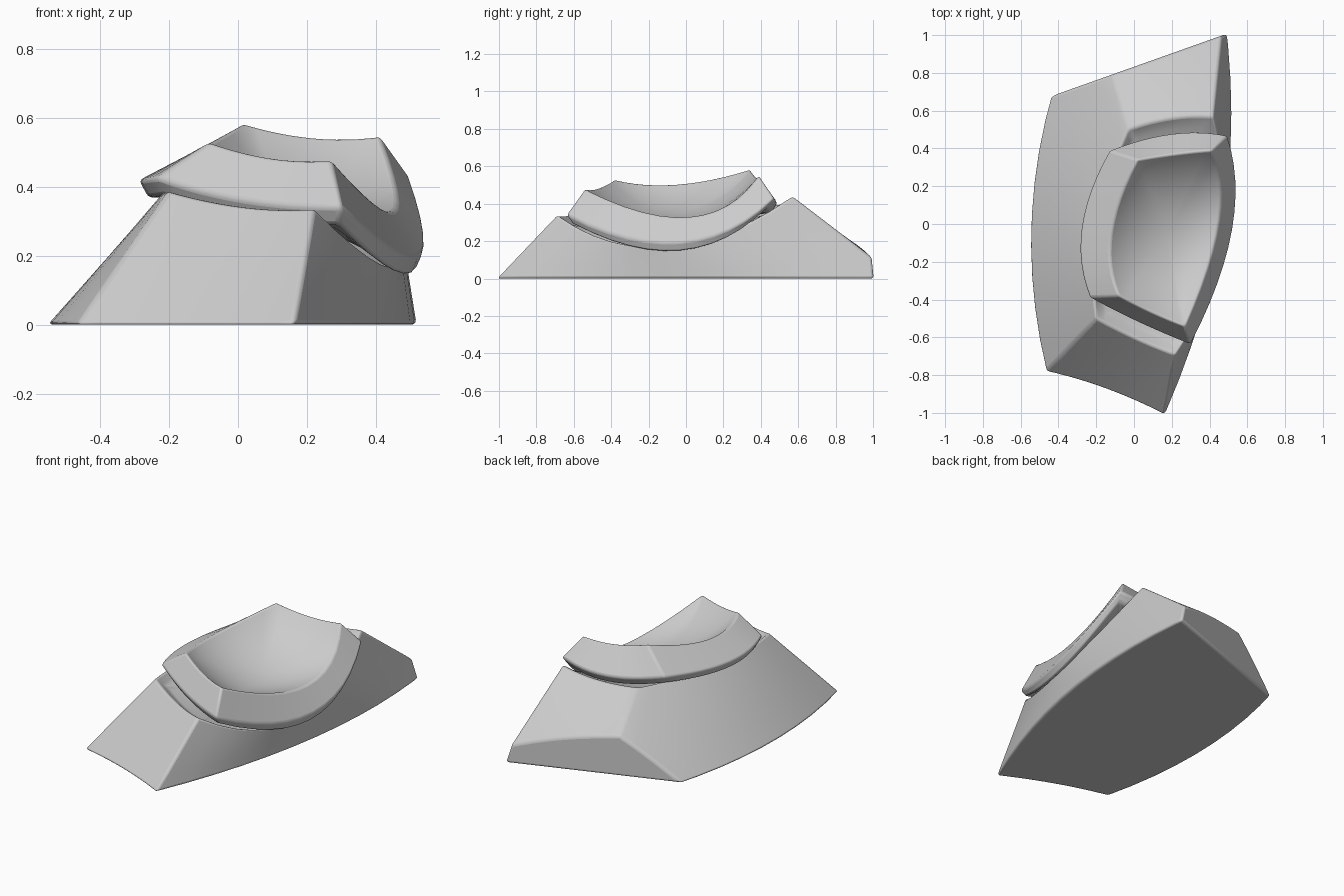
import bpy, bmesh, math
from mathutils import Vector

if "Cube" in bpy.data.objects:
    bpy.data.objects.remove(bpy.data.objects["Cube"])

N = 12                                # samples per side
BALL = Vector((0.35, -0.11, 0.98))    # centre of the spherical dish
MID = Vector((0.17, -0.05, 0))        # plan centre of the dish

grey = bpy.data.materials.new("light_grey")
grey.diffuse_color = (0.6, 0.6, 0.6, 1)
grey.use_nodes = True
grey.node_tree.nodes["Principled BSDF"].inputs["Base Color"].default_value = grey.diffuse_color


def outline(pts):
    """Closed loop of four arcs from corner, midpoint, corner, midpoint..."""
    pts = [Vector(p) for p in pts]
    loop = []
    for i in range(0, 8, 2):
        a, m, b = pts[i], pts[i + 1], pts[(i + 2) % 8]
        for k in range(N):
            t = k / N
            loop.append(a * (1-t) * (1-2*t) + m * 4*t*(1-t) + b * t * (2*t-1))
    return loop


def shrink(loop, s, dz=0.0):
    return [Vector((MID.x + (p.x-MID.x)*s, MID.y + (p.y-MID.y)*s, p.z + dz)) for p in loop]


def between(a, b, t):
    return [p.lerp(q, t) for p, q in zip(a, b)]


def ball_z(p, r):
    d2 = r*r - (p.x-BALL.x)**2 - (p.y-BALL.y)**2
    return BALL.z - math.sqrt(max(d2, 0.0))


def bowl(loop, s, r, power=3):
    """Shrunken loop laid on the sphere, blending into the given rim heights."""
    out = shrink(loop, s)
    for p, q in zip(out, loop):
        p.z = ball_z(p, r) + (q.z - ball_z(q, r)) * s ** power
    return out


def loft(loops):
    bm = bmesh.new()
    rings = [[bm.verts.new(p) for p in lp] for lp in loops]
    n = len(rings[0])
    for a, b in zip(rings, rings[1:]):
        for i in range(n):
            j = (i + 1) % n
            bm.faces.new((a[i], a[j], b[j], b[i]))
    bm.faces.new(rings[0][::-1])
    bm.faces.new(rings[-1])
    return bm


def finish(name, bm, width):
    bmesh.ops.recalc_face_normals(bm, faces=bm.faces)
    me = bpy.data.meshes.new(name)
    bm.to_mesh(me)
    bm.free()
    me.materials.append(grey)
    ob = bpy.data.objects.new(name, me)
    bpy.context.collection.objects.link(ob)
    bpy.ops.object.select_all(action='DESELECT')
    ob.select_set(True)
    bpy.context.view_layer.objects.active = ob
    bpy.ops.object.shade_smooth_by_angle(angle=math.radians(35))
    bev = ob.modifiers.new("soft_edges", 'BEVEL')
    bev.width = width
    bev.segments = 3
    bev.limit_method = 'ANGLE'
    bev.angle_limit = math.radians(28)
    bev.use_clamp_overlap = False
    return ob


# Body: sloping sides from the ground outline up to the seat of the dish
ground = outline([(-.467, -.783, 0), (-.15, -.876, 0), (.163, -1.014, 0), (.478, .07, 0),
                  (.478, 1.14, 0), (.11, 1.19, 0), (-.24, 1.22, 0), (-.533, .22, 0)])
seat = outline([(-.20, -.50, .39), (.02, -.61, .345), (.22, -.69, .34), (.462, -.10, .175),
                (.42, .57, .44), (.20, .56, .41), (-.03, .50, .40), (-.19, 0, .385)])
groove = shrink(seat, .9, -.05)
floor = [bowl(groove, s, .78) for s in (.75, .5, .25, .05)]
sides = [between(ground, seat, t) for t in (.25, .5, .75)]
body = loft([ground] + sides + [seat, groove] + floor)

# Upright back wall, cut along the rear line
cut = bmesh.ops.bisect_plane(body, geom=body.verts[:] + body.edges[:] + body.faces[:],
                             plane_co=(.48, 1.003, 0), plane_no=(-.32, .90, 0), clear_outer=True)
rim = [e for e in cut['geom_cut'] if isinstance(e, bmesh.types.BMEdge)]
bmesh.ops.holes_fill(body, edges=rim, sides=0)
bmesh.ops.remove_doubles(body, verts=body.verts, dist=.012)
finish("body", body, .014)

# Dish: overhanging plate with sloping border and spherical hollow
outer = outline([(-.235, -.39, .425), (.02, -.52, .36), (.30, -.64, .34), (.522, -.03, .195),
                 (.495, .47, .43), (.20, .48, .40), (-.13, .39, .445), (-.28, -.02, .42)])
inner = outline([(-.08, -.38, .53), (.10, -.47, .485), (.27, -.54, .48), (.45, .02, .33),
                 (.41, .39, .55), (.22, .37, .545), (.02, .34, .585), (-.12, -.05, .505)])
under = shrink(outer, .94, -.05)
back = [bowl(under, s, .72) for s in (.05, .3, .6, .8)]
hollow = [bowl(inner, s, .67) for s in (.95, .88, .8, .7, .6, .5, .4, .3, .2, .1, .03)]
finish("dish", loft(back + [under, outer, inner] + hollow), .012)
